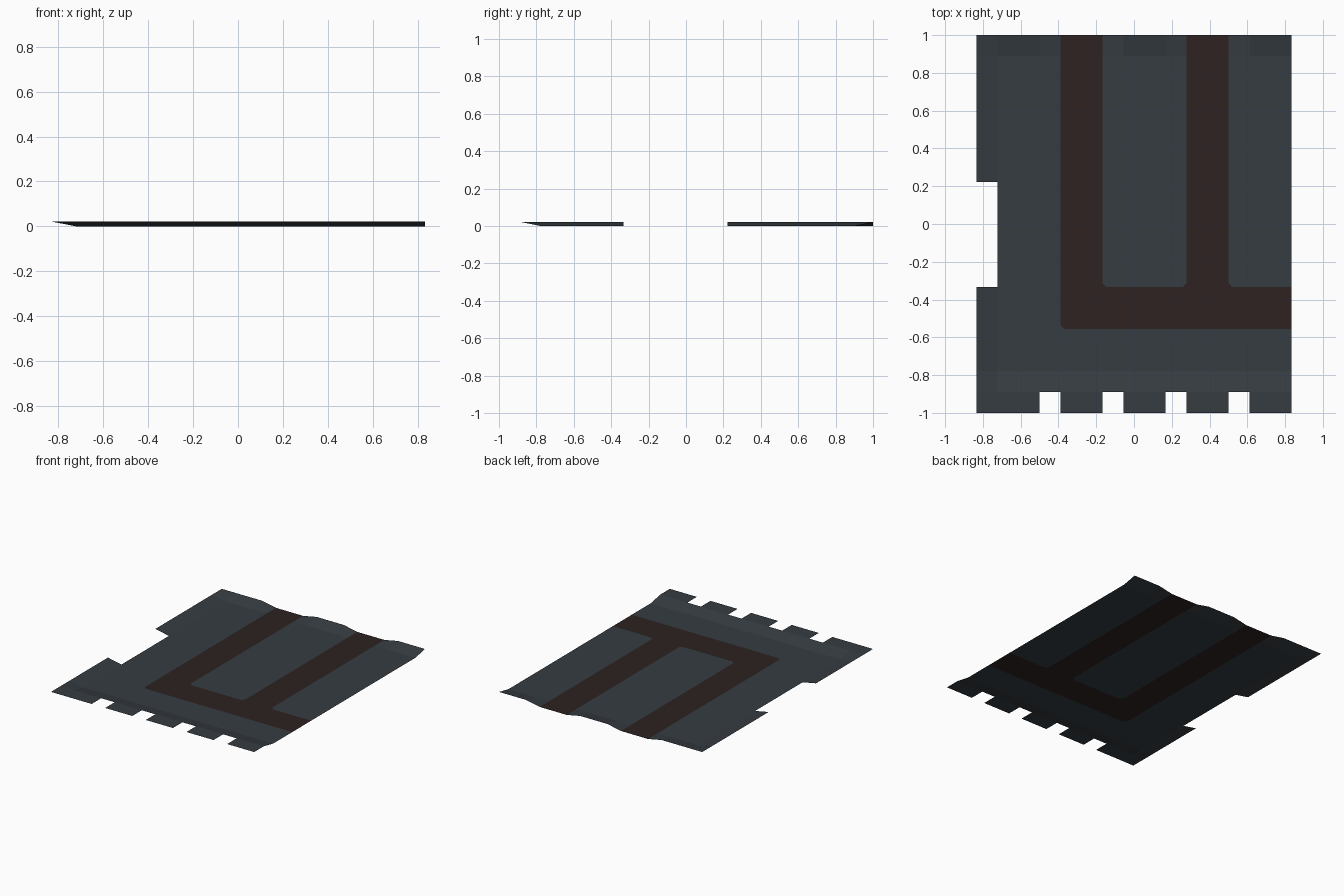
import bpy, bmesh

if "Cube" in bpy.data.objects:
    bpy.data.objects.remove(bpy.data.objects["Cube"])

S = 1 / 9          # tile size
NX, NY = 15, 18    # tiles across and deep
RIM = 0.022        # height of the raised border
CUT = 0.02         # chamfer at the path corners


def material(name, rgb):
    m = bpy.data.materials.new(name)
    m.diffuse_color = (*rgb, 1)
    m.use_nodes = True
    m.node_tree.nodes["Principled BSDF"].inputs["Base Color"].default_value = m.diffuse_color
    return m


def is_path(i, j):
    return (i in (4, 5, 10, 11) and j >= 4) or (i >= 4 and j in (4, 5))


def is_gap(i, j):
    return (j == 0 and i in (3, 6, 9, 12)) or (i == 0 and 6 <= j <= 10)


def height(i, j):
    # border rises at the left, front, and back (except where paths leave)
    raised_back = j == NY and i not in (4, 5, 6, 10, 11, 12)
    return RIM if i == 0 or j <= 1 or raised_back else 0


def point(i, j):
    return ((i - NX / 2) * S, (j - NY / 2) * S, height(i, j))


# tile -> which of its corners is clipped (0 = lower left, 1 = lower right)
CLIPPED = {(6, 6): 0, (9, 6): 1, (12, 6): 0, (4, 4): 0}

ground, path = bmesh.new(), bmesh.new()


def add(bm, pts):
    bm.faces.new([bm.verts.new(p) for p in pts])


for i in range(NX):
    for j in range(NY):
        if is_gap(i, j):
            continue
        own, other = (path, ground) if is_path(i, j) else (ground, path)
        pts = [point(i, j), point(i + 1, j), point(i + 1, j + 1), point(i, j + 1)]
        if (i, j) in CLIPPED:
            k = CLIPPED[i, j]
            t = CUT / S
            mix = lambda a, b: tuple(u + (v - u) * t for u, v in zip(a, b))
            p0 = mix(pts[k], pts[k - 1])
            p1 = mix(pts[k], pts[(k + 1) % 4])
            add(other, [p0, pts[k], p1])
            pts[k:k + 1] = [p0, p1]
        add(own, pts)


def finish(bm, name, mat):
    bmesh.ops.remove_doubles(bm, verts=bm.verts[:], dist=1e-4)
    me = bpy.data.meshes.new(name)
    bm.to_mesh(me)
    bm.free()
    me.materials.append(mat)
    bpy.context.collection.objects.link(bpy.data.objects.new(name, me))


finish(ground, "ground_sheet", material("slate grey", (0.037, 0.046, 0.054)))
finish(path, "path_strip", material("dark brown", (0.026, 0.016, 0.015)))
